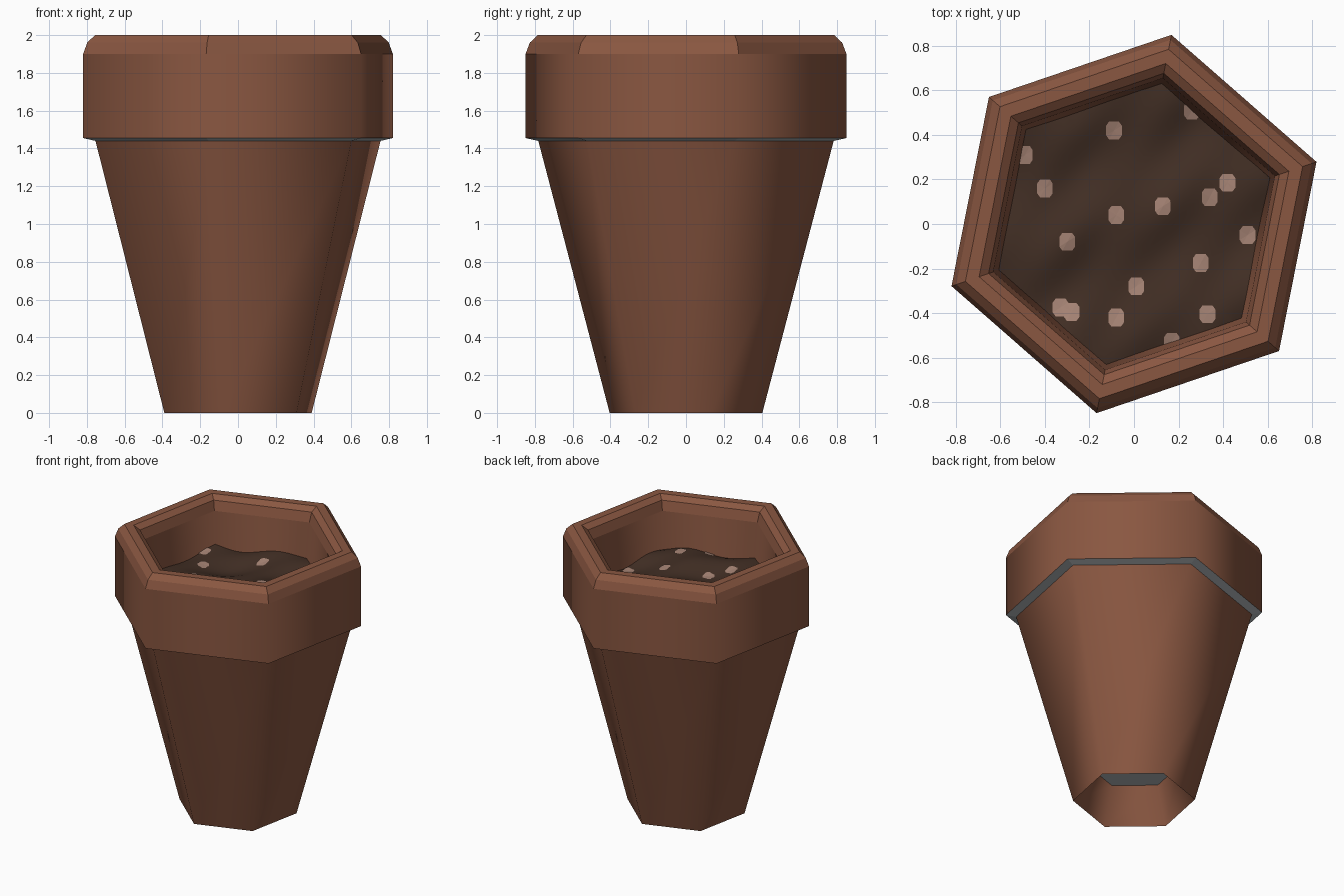
import bpy, bmesh, math
from mathutils import Vector

if "Cube" in bpy.data.objects:
    bpy.data.objects.remove(bpy.data.objects["Cube"])

ROT = math.radians(18.8)   # turn of the hexagonal pot
SIDES = 6


def material(name, rgb):
    lin = [((c / 255 + 0.055) / 1.055) ** 2.4 for c in rgb]
    m = bpy.data.materials.new(name)
    m.diffuse_color = (*lin, 1)
    m.use_nodes = True
    m.node_tree.nodes["Principled BSDF"].inputs["Base Color"].default_value = m.diffuse_color
    return m


clay = material("clay_brown", (138, 87, 65))
dirt = material("dark_soil", (65, 46, 36))
stone = material("pale_pebble", (165, 131, 116))
grey = material("grey_underside", (176, 182, 185))


def finish(bm, name, mats):
    me = bpy.data.meshes.new(name)
    bm.to_mesh(me)
    bm.free()
    for m in mats:
        me.materials.append(m)
    ob = bpy.data.objects.new(name, me)
    bpy.context.collection.objects.link(ob)
    return ob


# Pot: six-sided profile of (radius, height), from recessed foot over the rim to inside
profile = [(0.31, 0.27), (0.412, 0), (0.797, 1.44), (0.866, 1.455), (0.866, 1.9),
           (0.843, 1.96), (0.80, 2.0), (0.735, 2.0), (0.69, 1.97), (0.668, 1.9),
           (0.63, 1.5)]
bm = bmesh.new()
rings = []
for r, z in profile:
    rings.append([bm.verts.new((r * math.cos(ROT + k * math.tau / SIDES),
                                r * math.sin(ROT + k * math.tau / SIDES), z))
                  for k in range(SIDES)])
for i, (a, b) in enumerate(zip(rings, rings[1:])):
    for k in range(SIDES):
        n = (k + 1) % SIDES
        f = bm.faces.new((a[k], a[n], b[n], b[k]))
        f.smooth = True
        f.material_index = 1 if i == 2 else 0      # grey ledge under the rim
floor = bm.faces.new(rings[0][::-1])
floor.material_index = 1
# Only the tall side walls shade smoothly round the corners
for e in bm.edges:
    a, b = e.verts
    e.smooth = abs(a.co.z - b.co.z) > 0.1
finish(bm, "plant_pot", [clay, grey])


# Soil: uneven sheet trimmed to the inner hexagon
def soil_z(x, y):
    return (1.63 + 0.018 * math.sin(11 * x + 3 * y) + 0.018 * math.sin(12 * y - 4 * x + 1)
            + 0.008 * math.sin(19 * x - 15 * y))


bm = bmesh.new()
bmesh.ops.create_grid(bm, x_segments=34, y_segments=34, size=0.75)
for k in range(SIDES):
    a = ROT + (k + 0.5) * math.tau / SIDES
    n = Vector((math.cos(a), math.sin(a), 0))
    bmesh.ops.bisect_plane(bm, geom=bm.verts[:] + bm.edges[:] + bm.faces[:],
                           plane_co=n * 0.645 * math.cos(math.pi / SIDES),
                           plane_no=n, clear_outer=True)
for v in bm.verts:
    v.co.z = soil_z(v.co.x, v.co.y)
for f in bm.faces:
    f.smooth = True
finish(bm, "soil", [dirt])

# Pebbles: thin rounded plates lying on the soil
spots = [(-.09, .42), (-.4, .16), (-.08, .04), (-.3, -.08), (.13, .08), (.34, .12),
         (.42, .185), (.3, -.175), (.01, -.28), (-.08, -.42), (-.33, -.375),
         (-.28, -.395), (.33, -.405), (.26, .51), (.51, -.05), (.17, -.53), (-.49, .31)]
outline = [(.035, .022), (.022, .04), (-.022, .04), (-.035, .022),
           (-.035, -.022), (-.022, -.04), (.022, -.04), (.035, -.022)]
bm = bmesh.new()
for i, (px, py) in enumerate(spots):
    lift = 0.005 + 0.0003 * (i % 3)
    mid = bm.verts.new((px, py, soil_z(px, py) + lift))
    ring = [bm.verts.new((px + x, py + y, soil_z(px + x, py + y) + lift)) for x, y in outline]
    for k in range(8):
        bm.faces.new((mid, ring[k], ring[(k + 1) % 8]))
finish(bm, "pebbles", [stone])
